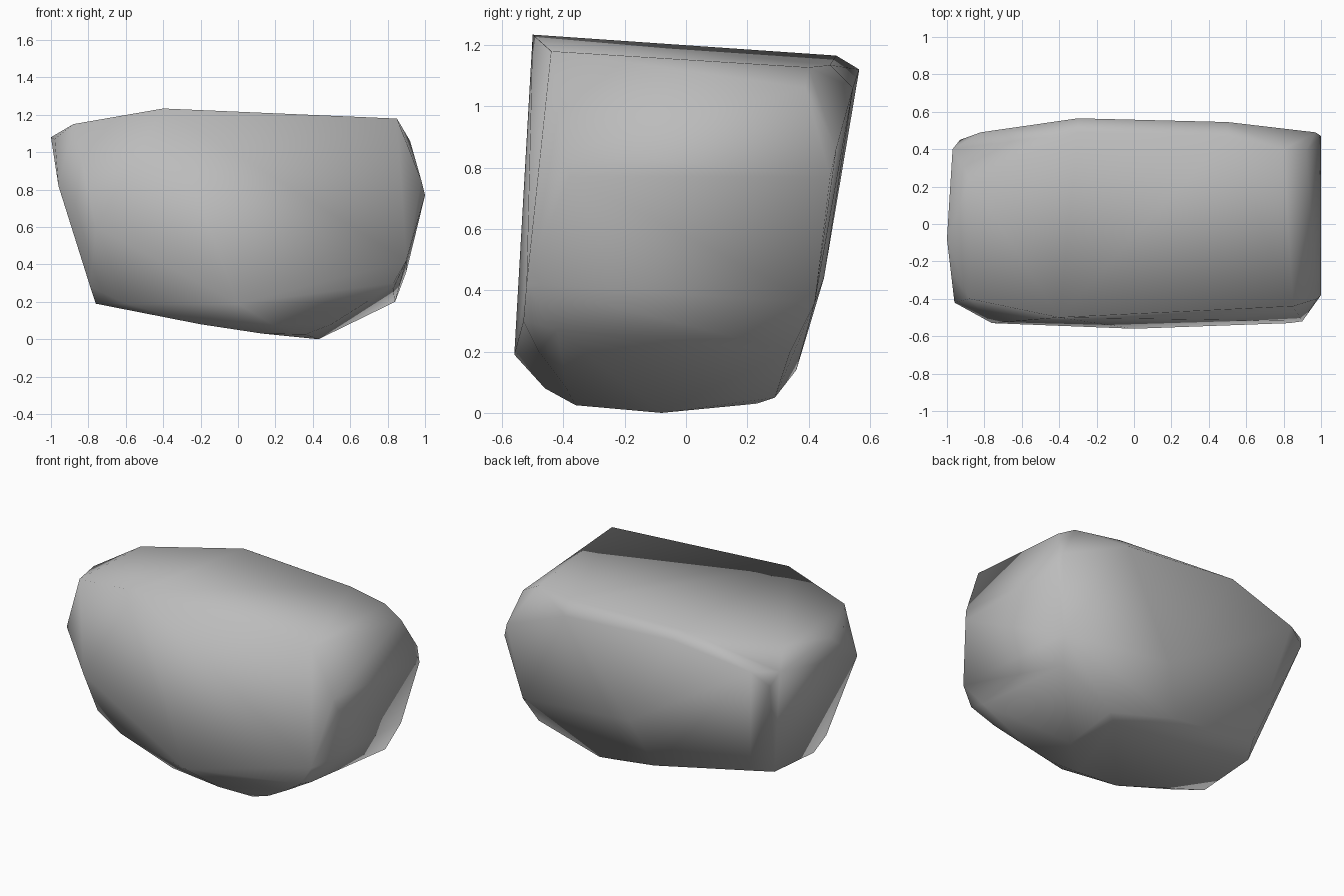
import bpy
import bmesh

# Remove the default object
default_cube = bpy.data.objects.get("Cube")
if default_cube:
    bpy.data.objects.remove(default_cube, do_unlink=True)

# Single stone colour
stone = bpy.data.materials.new("grey_stone")
stone.use_nodes = True
stone_colour = (0.5, 0.5, 0.5, 1)
stone.diffuse_color = stone_colour
shader = next(n for n in stone.node_tree.nodes if n.type == "BSDF_PRINCIPLED")
shader.inputs["Base Color"].default_value = stone_colour
shader.inputs["Roughness"].default_value = 0.9


def sloped_ring(outline, height, slope_x, slope_y):
    """Lift a flat outline onto a gently tilted plane."""
    return [(x, y, height + slope_x * x + slope_y * y) for x, y in outline]


# Crown: the tilted top facet of the boulder
crown = sloped_ring(
    [(-0.4, -0.5), (0.85, -0.44), (0.8, 0.4), (0.5, 0.47), (-0.3, 0.49)],
    height=1.185, slope_x=-0.04, slope_y=-0.065)

# Shoulder: the chipped corners just below the crown
shoulder = [
    (-0.88, -0.4, 1.15), (-0.88, 0.24, 1.12), (-0.98, -0.25, 1.07),
    (-1, -0.08, 1.08), (-0.97, 0.4, 1.03), (-0.82, 0.49, 1.02),
    (-0.3, 0.565, 1.12), (0.5, 0.545, 1.06), (0.92, 0.39, 1.06),
]

# Belt: the widest part of both ends
belt = [
    (0.98, -0.4, 0.85), (1, -0.38, 0.77), (1, 0.47, 0.77),
    (0.97, 0.49, 0.86), (-0.93, 0.45, 0.94), (-0.96, -0.42, 0.82),
    (-0.76, -0.53, 0.6), (0.1, 0.45, 0.44), (0.9, -0.52, 0.42),
]

# Skirt: where the walls begin to tuck under
skirt = [
    (-0.79, -0.34, 0.28), (-0.76, -0.25, 0.19), (-0.6, -0.37, 0.19),
    (0, -0.56, 0.19), (0.69, -0.48, 0.2), (0.83, -0.53, 0.3),
    (0.83, -0.42, 0.27), (0.84, 0.34, 0.2), (0.9, 0.42, 0.36),
    (-0.02, 0.36, 0.14), (-0.68, 0.3, 0.26), (-0.76, 0.16, 0.22),
]

# Sole: the shallow keel resting on the ground
sole = [
    (0.43, -0.08, 0), (0.36, -0.36, 0.025), (0.13, -0.36, 0.03),
    (0.5, -0.39, 0.08), (0.18, -0.46, 0.08), (-0.2, -0.4, 0.08),
    (0.35, 0.23, 0.03), (0.43, 0.29, 0.05),
]

# Wrap all the rings in one faceted skin
skin = bmesh.new()
for ring in (crown, shoulder, belt, skirt, sole):
    for point in ring:
        skin.verts.new(point)
hull = bmesh.ops.convex_hull(skin, input=skin.verts[:])
inside = {e for e in hull["geom_interior"] + hull["geom_unused"]
          if isinstance(e, bmesh.types.BMVert)}
bmesh.ops.delete(skin, geom=list(inside), context="VERTS")
bmesh.ops.recalc_face_normals(skin, faces=skin.faces[:])

# Soft shading across the broad facets
for face in skin.faces:
    face.smooth = True

mesh = bpy.data.meshes.new("boulder")
skin.to_mesh(mesh)
skin.free()
mesh.materials.append(stone)
boulder = bpy.data.objects.new("boulder", mesh)
bpy.context.collection.objects.link(boulder)
